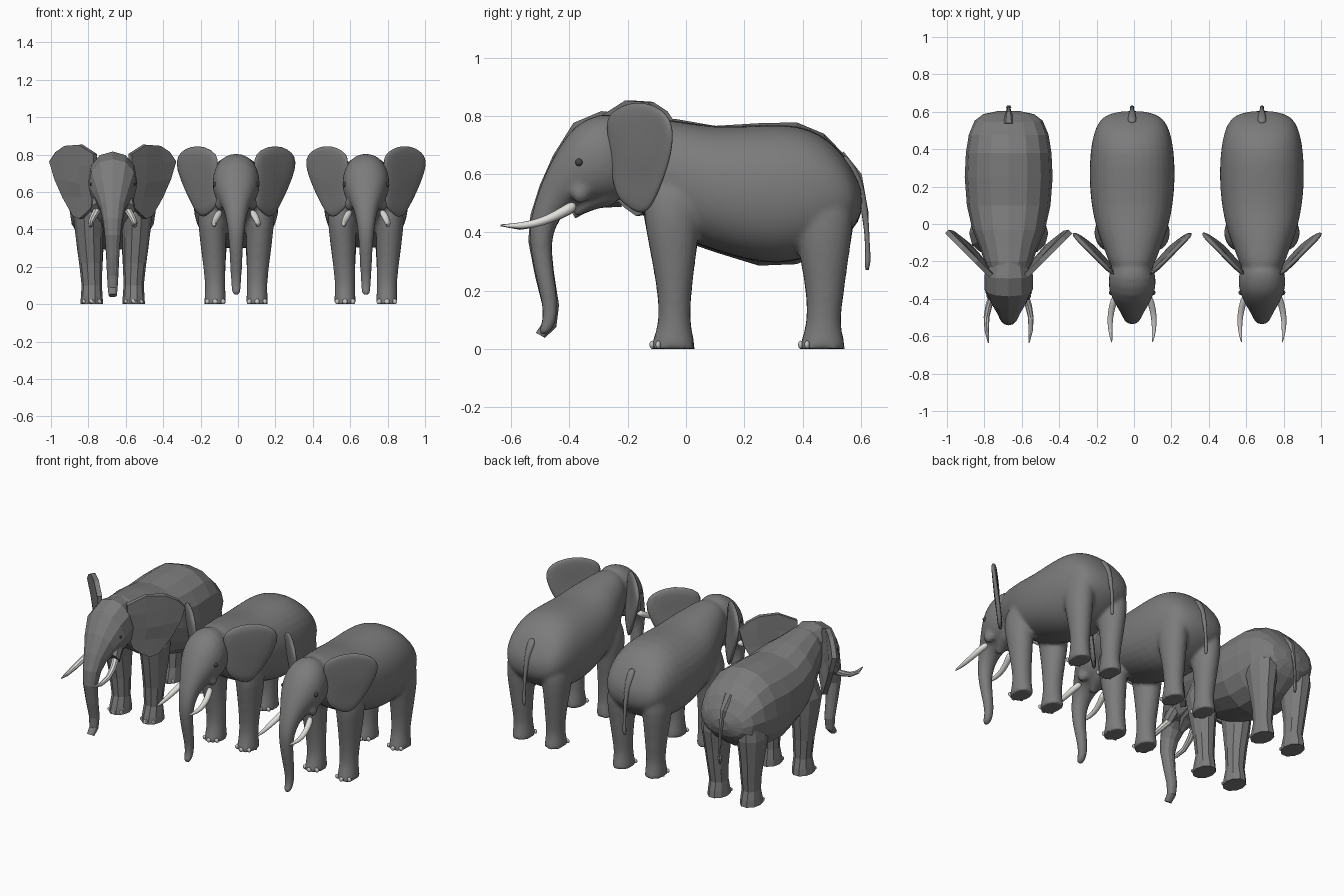
import bpy, bmesh
from math import sin, cos, pi, radians, copysign
from mathutils import Matrix, Vector

if "Cube" in bpy.data.objects:
    bpy.data.objects.remove(bpy.data.objects["Cube"])


def material(name, rgb):
    mat = bpy.data.materials.new(name)
    mat.use_nodes = True
    mat.diffuse_color = (*rgb, 1)
    mat.node_tree.nodes["Principled BSDF"].inputs["Base Color"].default_value = (*rgb, 1)
    return mat


SKIN = material("grey skin", (0.2, 0.2, 0.2))
IVORY = material("ivory", (0.75, 0.74, 0.71))
NAIL = material("pale nail", (0.55, 0.55, 0.54))
EYE = material("dark eye", (0.06, 0.06, 0.06))

# Each ring: front/top point (y, z), back/bottom point (y, z), half width, x centre
TORSO = [
    (-.27, .79, -.25, .52, .10, 0), (-.20, .80, -.19, .50, .125, 0),
    (-.12, .79, -.13, .45, .15, 0), (-.03, .78, -.03, .385, .187, 0),
    (.10, .757, .10, .34, .215, 0), (.25, .765, .25, .295, .226, 0),
    (.38, .768, .38, .30, .22, 0), (.475, .73, .48, .34, .205, 0),
    (.545, .66, .56, .40, .175, 0), (.585, .59, .59, .44, .13, 0),
    (.605, .54, .605, .48, .05, 0)]
HEAD = [
    (-.20, .80, -.19, .52, .10, 0), (-.29, .81, -.26, .51, .125, 0),
    (-.385, .77, -.31, .50, .125, 0), (-.455, .66, -.37, .50, .095, 0),
    (-.50, .56, -.41, .475, .066, 0), (-.532, .46, -.445, .43, .05, 0),
    (-.54, .37, -.465, .365, .041, 0), (-.517, .25, -.455, .265, .034, 0),
    (-.492, .15, -.437, .15, .029, 0), (-.49, .09, -.446, .075, .025, 0),
    (-.515, .055, -.485, .038, .021, 0)]
JAW = [
    (-.25, .60, -.22, .49, .075, 0), (-.31, .56, -.30, .485, .06, 0),
    (-.36, .51, -.35, .465, .035, 0), (-.39, .465, -.38, .448, .014, 0)]
TUSK_SOCKET = [
    (-.37, .60, -.30, .55, .035, .075), (-.41, .535, -.365, .475, .028, .09)]
FRONT_LEG = [
    (-.13, .60, .06, .60, .06, .11), (-.15, .48, .05, .48, .08, .128),
    (-.128, .36, .04, .36, .07, .125), (-.10, .22, .02, .22, .06, .117),
    (-.09, .10, .012, .10, .052, .112), (-.11, .04, .025, .04, .056, .112),
    (-.12, 0, .03, 0, .058, .112)]
REAR_LEG = [
    (.36, .55, .57, .55, .075, .115), (.37, .42, .575, .42, .08, .122),
    (.395, .30, .555, .30, .068, .12), (.415, .18, .54, .18, .057, .115),
    (.415, .09, .527, .09, .051, .112), (.40, .04, .54, .04, .055, .112),
    (.39, 0, .545, 0, .058, .112)]
TUSK = [
    (-.385, .515, -.365, .48, .02, .085), (-.44, .478, -.425, .448, .018, .105),
    (-.50, .448, -.495, .42, .015, .118), (-.57, .432, -.57, .409, .011, .118),
    (-.637, .427, -.637, .421, .003, .108)]
TAIL = [
    (.53, .65, .54, .68, .03, 0), (.57, .58, .605, .60, .018, 0),
    (.607, .47, .627, .47, .01, 0), (.617, .34, .631, .34, .008, 0),
    (.613, .305, .635, .305, .014, 0), (.615, .27, .628, .27, .006, 0)]
# Ear rows from top to bottom, each from the root to the outer edge
EAR = [
    [(.10, -.27, .79), (.17, -.20, .835), (.24, -.13, .83), (.285, -.085, .80)],
    [(.10, -.265, .73), (.17, -.20, .74), (.25, -.11, .75), (.315, -.055, .755)],
    [(.10, -.255, .66), (.17, -.19, .65), (.23, -.13, .66), (.29, -.06, .67)],
    [(.10, -.25, .59), (.155, -.19, .58), (.20, -.14, .58), (.25, -.09, .58)],
    [(.11, -.23, .53), (.14, -.20, .50), (.17, -.165, .475), (.20, -.13, .49)]]


def loft(bm, rings, sides, grow, side=1, power=1.0, flat_end=False):
    """Skin a closed tube through the rings; grow offsets the subdivision shrinkage."""
    crease = bm.edges.layers.float.get("crease_edge") or bm.edges.layers.float.new("crease_edge")
    loops = []
    for ya, za, yb, zb, half, xc in rings:
        loop = []
        for i in range(sides):
            t = 2 * pi * i / sides
            c, s = (copysign(abs(v) ** power, v) * grow for v in (cos(t), sin(t)))
            loop.append(bm.verts.new((side * (xc + half * c),
                                      (ya + yb) / 2 + (ya - yb) / 2 * s,
                                      (za + zb) / 2 + (za - zb) / 2 * s)))
        loops.append(loop)
    for a, b in zip(loops, loops[1:]):
        for i in range(sides):
            j = (i + 1) % sides
            bm.faces.new((a[i], a[j], b[j], b[i]))
    bm.faces.new(loops[0])
    cap = bm.faces.new(loops[-1])
    if flat_end:
        for edge in cap.edges:
            edge[crease] = 1.0


def finish(bm, name, mat, x, smooth):
    bmesh.ops.recalc_face_normals(bm, faces=bm.faces)
    for face in bm.faces:
        face.smooth = smooth
    mesh = bpy.data.meshes.new(name)
    bm.to_mesh(mesh)
    bm.free()
    mesh.materials.append(mat)
    obj = bpy.data.objects.new(name, mesh)
    obj.location.x = x
    bpy.context.collection.objects.link(obj)
    return obj


def subdivide(obj, levels):
    if levels:
        mod = obj.modifiers.new("rounding", 'SUBSURF')
        mod.levels = mod.render_levels = levels


def elephant(prefix, x, levels, extra):
    smooth = levels > 0

    def grow(sides):
        return extra * (3 / (2 + cos(2 * pi / sides)) if smooth else 1)

    # Torso, head with trunk, jaw and legs as one skin
    bm = bmesh.new()
    loft(bm, TORSO, 16, grow(16), power=0.9)
    loft(bm, HEAD, 12, grow(12), power=0.92)
    loft(bm, JAW, 8, grow(8))
    for side in (-1, 1):
        loft(bm, TUSK_SOCKET, 8, grow(8), side)
        for leg in (FRONT_LEG, REAR_LEG):
            loft(bm, leg, 10, grow(10), side, flat_end=True)
    body = finish(bm, prefix + "_body", SKIN, x, smooth)
    subdivide(body, levels)
    if smooth:
        blend = body.modifiers.new("blend", 'REMESH')
        blend.mode = 'VOXEL'
        blend.voxel_size = 0.01
        blend.use_smooth_shade = True
        soften = body.modifiers.new("soften", 'SMOOTH')
        soften.factor = 0.5
        soften.iterations = 8

    # Ears: thickened sheets
    bm = bmesh.new()
    pivot = Vector((.16, -.20, .66))
    for side in (-1, 1):
        rows = []
        for row in EAR:
            pts = [pivot + (Vector(p) - pivot) * 1.1 for p in row]
            rows.append([bm.verts.new((side * p.x, p.y, p.z)) for p in pts])
        for a, b in zip(rows, rows[1:]):
            for i in range(len(a) - 1):
                bm.faces.new((a[i], a[i + 1], b[i + 1], b[i]))
    ears = finish(bm, prefix + "_ears", SKIN, x, smooth)
    sheet = ears.modifiers.new("thickness", 'SOLIDIFY')
    sheet.thickness = 0.028
    sheet.offset = 0
    subdivide(ears, levels)

    # Tail with tuft
    bm = bmesh.new()
    loft(bm, TAIL, 6, grow(6))
    subdivide(finish(bm, prefix + "_tail", SKIN, x, smooth), levels)

    # Tusks
    bm = bmesh.new()
    for side in (-1, 1):
        loft(bm, TUSK, 8, grow(8), side)
    subdivide(finish(bm, prefix + "_tusks", IVORY, x, smooth), levels)

    # Toenails: three along the front of each foot
    bm = bmesh.new()
    for side in (-1, 1):
        for leg in (FRONT_LEG, REAR_LEG):
            ya, _, yb, _, half, xc = leg[-1]
            for angle in (-45, 0, 45):
                a = radians(angle)
                spot = (side * xc + half * sin(a), (ya + yb) / 2 - (yb - ya) / 2 * cos(a) * .95, .014)
                place = Matrix.Translation(spot) @ Matrix.Diagonal((.014, .009, .014, 1))
                bmesh.ops.create_icosphere(bm, subdivisions=1 + levels, radius=1, matrix=place)
    finish(bm, prefix + "_toenails", NAIL, x, smooth)

    # Eyes
    bm = bmesh.new()
    for side in (-1, 1):
        place = Matrix.Translation((side * .112, -.367, .64))
        bmesh.ops.create_icosphere(bm, subdivisions=1 + levels, radius=.013, matrix=place)
    finish(bm, prefix + "_eyes", EYE, x, smooth)


elephant("faceted", -.67, 0, 1.04)
elephant("rounded", -.01, 1, 1.015)
elephant("smooth", .684, 2, 1.0)
